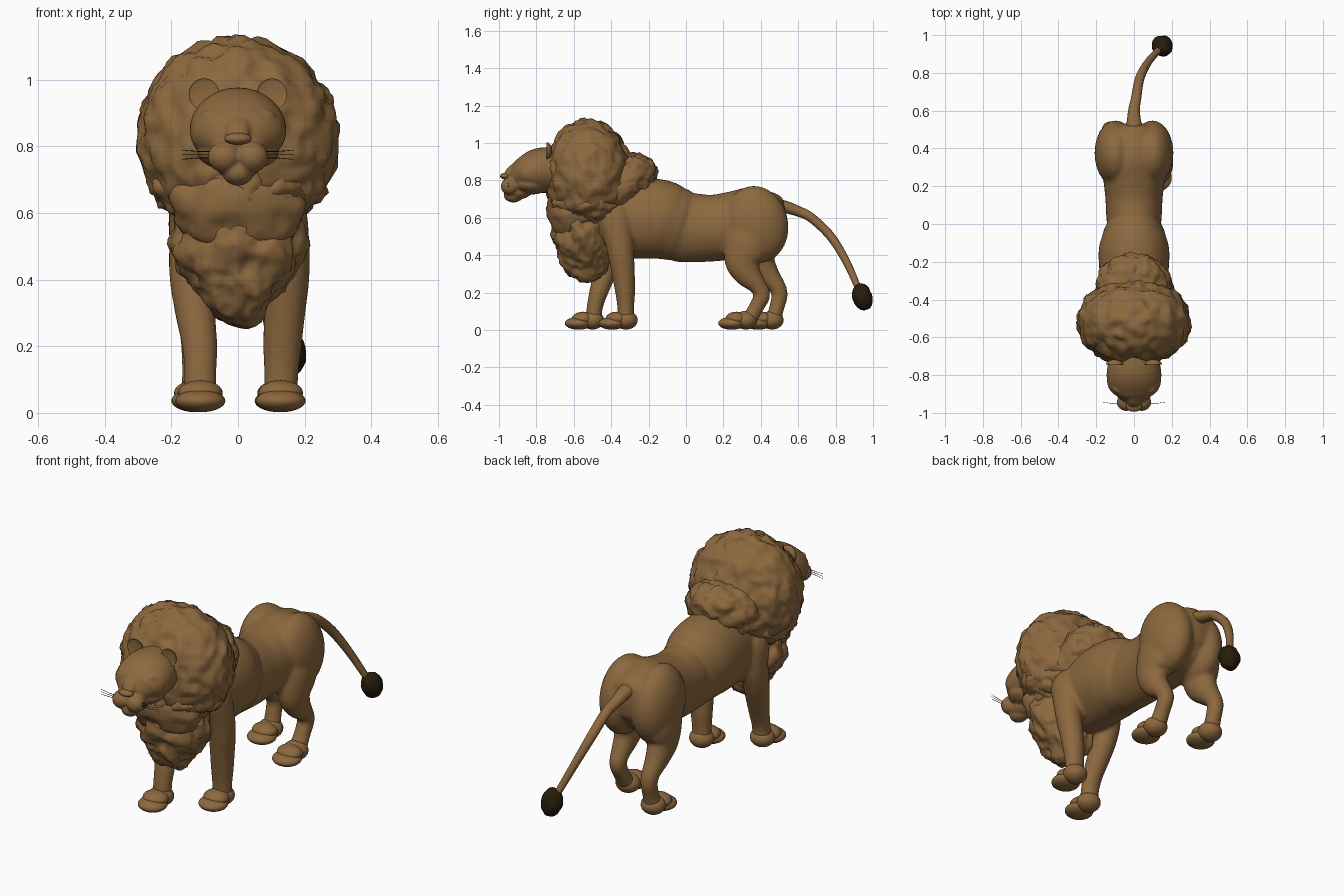
import bpy, bmesh, math
from mathutils import Vector, Matrix, noise


def material(name, rgb):
    m = bpy.data.materials.new(name)
    m.diffuse_color = (*rgb, 1)
    return m


FUR = material("brown_fur", (0.265, 0.14, 0.049))
DARK = material("dark_brown", (0.02, 0.012, 0.003))


def finish(bm, name, mat):
    bmesh.ops.recalc_face_normals(bm, faces=bm.faces)
    for f in bm.faces:
        f.smooth = True
    me = bpy.data.meshes.new(name)
    bm.to_mesh(me)
    bm.free()
    me.materials.append(mat)
    ob = bpy.data.objects.new(name, me)
    bpy.context.collection.objects.link(ob)
    return ob


def fuse(name, parts, voxel, rounds):
    """Blend overlapping parts into one soft skin."""
    bm = bmesh.new()
    for o in parts:
        bm.from_mesh(o.data)
        bpy.data.objects.remove(o)
    ob = finish(bm, name, FUR)
    rm = ob.modifiers.new("skin", 'REMESH')
    rm.mode = 'VOXEL'
    rm.voxel_size = voxel
    rm.use_smooth_shade = True
    sm = ob.modifiers.new("soften", 'SMOOTH')
    sm.factor, sm.iterations = 0.5, rounds
    return ob


def ball(name, c, r, mat=FUR, tilt=0.0, cup=False):
    """Ellipsoid; cup folds the front half inward to make a dish."""
    bm = bmesh.new()
    bmesh.ops.create_uvsphere(bm, u_segments=28, v_segments=18, radius=1)
    if cup:
        for v in bm.verts:
            if v.co.y < 0:
                v.co.y *= -0.25
    bm.transform(Matrix.Translation(c) @ Matrix.Rotation(tilt, 4, 'X') @ Matrix.Diagonal((*r, 1)))
    return finish(bm, name, mat)


def tube(name, stations, mat=FUR, seg=24, steps=5):
    """Smooth loft through stations (x, y, z, half width, half depth)."""
    p = [Vector(s) for s in stations]
    p = [2 * p[0] - p[1]] + p + [2 * p[-1] - p[-2]]
    path = []
    for i in range(1, len(p) - 2):
        a, b, c, d = p[i - 1:i + 3]
        last = i == len(p) - 3
        for k in range(steps + last):
            t = k / steps
            path.append(0.5 * (2 * b + (c - a) * t + (2 * a - 5 * b + 4 * c - d) * t * t
                               + (3 * b - a - 3 * c + d) * t ** 3))
    bm = bmesh.new()
    rings = []
    for i, s in enumerate(path):
        c = Vector(s[:3])
        t = (Vector(path[min(i + 1, len(path) - 1)][:3]) - Vector(path[max(i - 1, 0)][:3])).normalized()
        ref = Vector((1, 0, 0)) if abs(t.x) < 0.9 else Vector((0, 1, 0))
        side = (ref - t * ref.dot(t)).normalized()
        up = side.cross(t)
        ra, rb = max(s[3], 0.001), max(s[4], 0.001)
        rings.append([bm.verts.new(c + side * ra * math.cos(2 * math.pi * j / seg)
                                   + up * rb * math.sin(2 * math.pi * j / seg)) for j in range(seg)])
    for a, b in zip(rings, rings[1:]):
        for j in range(seg):
            bm.faces.new((a[j], a[(j + 1) % seg], b[(j + 1) % seg], b[j]))
    bm.faces.new(rings[0])
    bm.faces.new(rings[-1])
    return finish(bm, name, mat)


def shaggy(name, c, r, amp, freq, tilt=0.0, taper=0.0, sub=5, mat=FUR):
    """Ellipsoid with lumpy fur relief; taper narrows the lower half."""
    bm = bmesh.new()
    bmesh.ops.create_icosphere(bm, subdivisions=sub, radius=1)
    for v in bm.verts:
        if v.co.z < 0:
            v.co.x *= 1 + taper * v.co.z
    bm.transform(Matrix.Translation(c) @ Matrix.Rotation(tilt, 4, 'X') @ Matrix.Diagonal((*r, 1)))
    bm.normal_update()
    moves = []
    for v in bm.verts:
        q = v.co * freq
        h = noise.noise(q) + 0.8 * (0.4 - abs(noise.noise(q * 1.7))) + 0.3 * noise.noise(q * 3.5)
        moves.append(v.normal * h * amp)
    for v, m in zip(bm.verts, moves):
        v.co += m
    return finish(bm, name, mat)


# Ribcage, belly and rump
body = [
    tube("ribcage", [(0, -.60, .62, .02, .02), (0, -.56, .62, .12, .15), (0, -.40, .60, .165, .21),
                     (0, -.17, .595, .188, .215), (0, -.07, .57, .17, .2), (0, .0, .55, .135, .17),
                     (0, .04, .55, .02, .02)], seg=36),
    tube("belly", [(0, -.14, .55, .05, .05), (0, -.08, .55, .13, .17), (0, .02, .547, .145, .185),
                   (0, .14, .545, .152, .178), (0, .26, .56, .165, .182), (0, .38, .585, .17, .182),
                   (0, .47, .60, .14, .14), (0, .52, .60, .09, .09), (0, .535, .60, .02, .02)], seg=36)]

# Haunches
for s in (1, -1):
    body.append(ball("haunch", (s * .097, .375, .565), (.112, .172, .207), tilt=.2))

# Hind legs, one stepping forward and one back
body += [
    tube("right_hind_leg", [(.115, .36, .56, .08, .12), (.125, .33, .46, .083, .125), (.128, .305, .37, .072, .1),
                            (.13, .33, .30, .06, .074), (.128, .385, .235, .048, .048),
                            (.127, .405, .185, .043, .045), (.126, .375, .12, .042, .04),
                            (.125, .34, .06, .047, .042)]),
    tube("left_hind_leg", [(-.115, .38, .56, .08, .12), (-.125, .38, .46, .083, .12), (-.128, .385, .37, .072, .097),
                           (-.13, .435, .295, .058, .067), (-.128, .485, .235, .047, .047),
                           (-.127, .50, .185, .043, .044), (-.126, .485, .12, .042, .04),
                           (-.125, .47, .06, .047, .042)])]

# Front legs
body += [
    tube("right_front_leg", [(.11, -.42, .68, .03, .04), (.13, -.39, .62, .07, .09), (.147, -.362, .5, .068, .078),
                             (.148, -.347, .4, .066, .07), (.14, -.335, .3, .062, .062),
                             (.133, -.325, .2, .058, .053), (.13, -.322, .12, .052, .045),
                             (.128, -.32, .05, .05, .045)]),
    tube("left_front_leg", [(-.11, -.42, .68, .03, .04), (-.13, -.40, .62, .07, .09), (-.14, -.385, .5, .067, .08),
                            (-.14, -.405, .4, .065, .07), (-.128, -.435, .3, .06, .06),
                            (-.115, -.468, .2, .053, .05), (-.113, -.488, .12, .049, .043),
                            (-.113, -.495, .05, .05, .045)])]
fuse("body", body, 0.0105, 5)

# Paws: a rounded heel and a broad flat toe pad
for name, x, y in (("right_front", .128, -.32), ("left_front", -.113, -.50),
                   ("right_hind", .125, .32), ("left_hind", -.125, .46)):
    ball(name + "_heel", (x, y, .053), (.064, .062, .05))
    ball(name + "_instep", (x, y - .05, .06), (.067, .06, .038))
    ball(name + "_paw", (x, y - .075, .036), (.075, .073, .034))

# Tail and tuft
tube("tail", [(0, .46, .66, .06, .035), (0, .52, .66, .042, .034), (0, .60, .635, .031, .028),
              (.012, .67, .60, .027, .025), (.03, .77, .505, .025, .024), (.07, .85, .38, .021, .021),
              (.12, .91, .25, .018, .018), (.14, .93, .20, .016, .016)], seg=16)
shaggy("tail_tuft", (.15, .943, .177), (.055, .053, .073), .005, 40, tilt=.25, sub=3, mat=DARK)

# Mane: crown, lower ruff, shoulder collar, bib and chest tuft
shaggy("mane_crown", (0, -.52, .825), (.298, .228, .298), .021, 19)
shaggy("mane_ruff", (0, -.525, .685), (.255, .205, .135), .022, 17)
shaggy("mane_collar", (0, -.37, .765), (.205, .235, .145), .02, 19, tilt=.6)
shaggy("mane_bib", (0, -.615, .63), (.20, .125, .15), .02, 13, sub=4)
shaggy("mane_chest", (0, -.55, .485), (.198, .153, .22), .03, 11, tilt=.12, taper=.4)

# Head and snout
head = [
    tube("head", [(0, -.60, .85, .11, .12), (0, -.74, .855, .138, .122), (0, -.80, .85, .145, .117),
                  (0, -.86, .832, .137, .095), (0, -.895, .815, .105, .074), (0, -.93, .80, .06, .045),
                  (0, -.95, .795, .01, .01)], seg=32),
    tube("nose_bridge", [(0, -.80, .91, .045, .03), (0, -.87, .888, .044, .03), (0, -.93, .852, .038, .028),
                         (0, -.962, .825, .03, .016), (0, -.975, .82, .01, .006)]),
    ball("chin", (0, -.922, .722), (.047, .053, .04)),
    ball("jaw", (0, -.83, .78), (.122, .10, .055), tilt=-.05),
    ball("jaw_front", (0, -.885, .74), (.065, .07, .04), tilt=.2)]
for s in (1, -1):
    head.append(ball("muzzle", (s * .041, -.942, .768), (.05, .048, .047)))
    head.append(ball("brow", (s * .07, -.872, .895), (.042, .026, .016)))
fuse("head", head, 0.0065, 3)
ball("nose", (0, -.966, .823), (.041, .028, .018))

# Eyes, ears and whiskers
for s, side in ((1, "right"), (-1, "left")):
    ball(side + "_eye", (s * .076, -.888, .856), (.022, .02, .018))
    ball(side + "_pupil", (s * .078, -.9, .856), (.013, .0115, .013), DARK)
    ball(side + "_ear", (s * .102, -.745, .957), (.046, .028, .047), cup=True)
    for k in range(3):
        z = .765 + k * .01
        tube(side + "_whisker", [(s * .07, -.955, z, .0015, .0015), (s * .12, -.95, z, .0013, .0013),
                                 (s * .168, -.942, z - .004 + .004 * k, .0008, .0008)], DARK, seg=5, steps=3)
